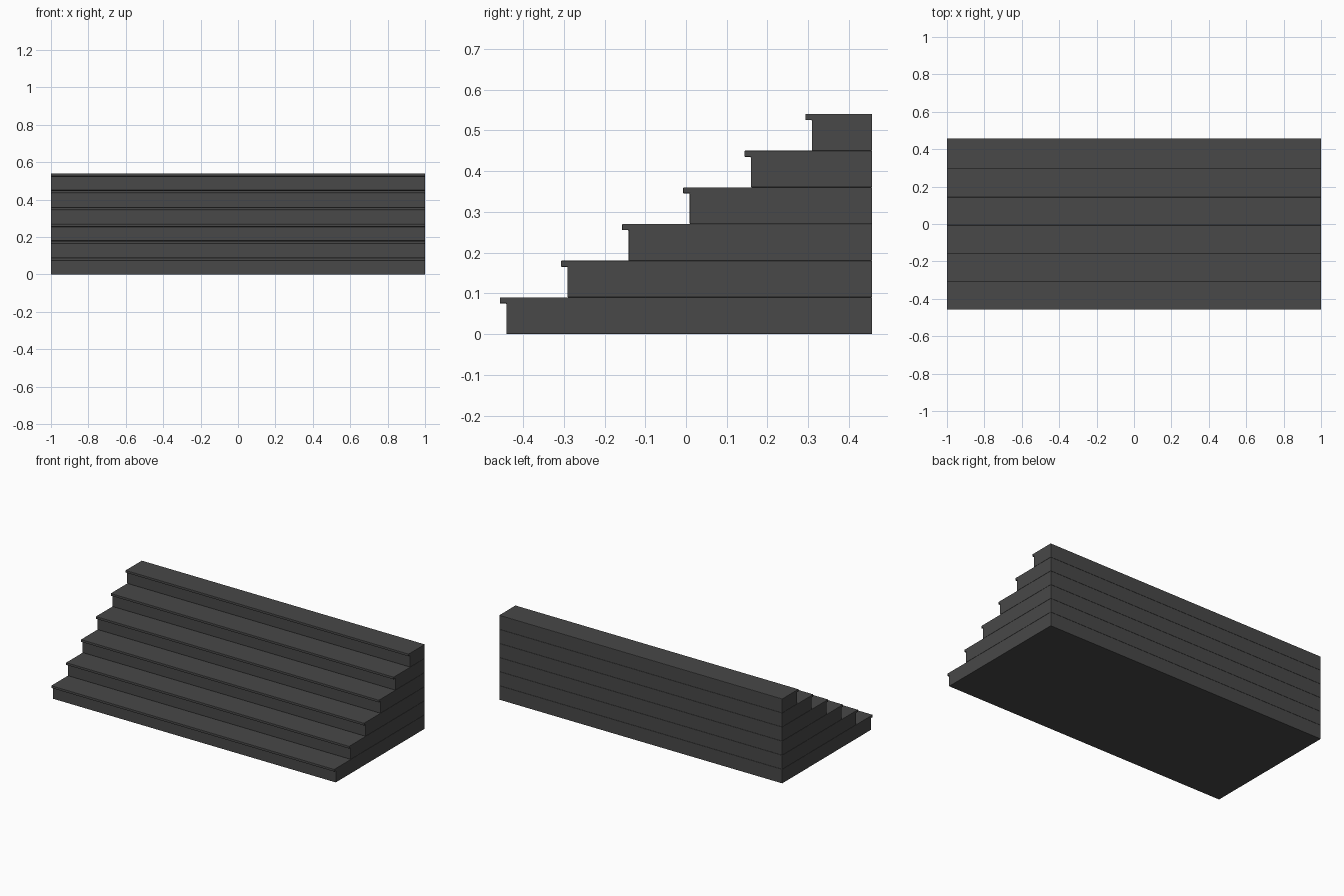
import bpy, bmesh

if "Cube" in bpy.data.objects:
    bpy.data.objects.remove(bpy.data.objects["Cube"])

STEPS, RISE, RUN = 6, 0.09, 0.15
HALF_W, BACK = 1.0, 0.457
FIRST_RISER = -0.441
NOSE, NOSE_T = 0.016, 0.015

mat = bpy.data.materials.new("dark grey stone")
mat.diffuse_color = (0.065, 0.065, 0.065, 1)
mat.use_nodes = True
mat.node_tree.nodes["Principled BSDF"].inputs["Base Color"].default_value = mat.diffuse_color


def extrude_profile(name, pts):
    """Extrude a (y, z) outline across the full width."""
    bm = bmesh.new()
    face = bm.faces.new([bm.verts.new((-HALF_W, y, z)) for y, z in pts])
    res = bmesh.ops.extrude_face_region(bm, geom=[face])
    verts = [g for g in res["geom"] if isinstance(g, bmesh.types.BMVert)]
    bmesh.ops.translate(bm, verts=verts, vec=(2 * HALF_W, 0, 0))
    bmesh.ops.recalc_face_normals(bm, faces=bm.faces)
    mesh = bpy.data.meshes.new(name)
    bm.to_mesh(mesh)
    bm.free()
    mesh.materials.append(mat)
    obj = bpy.data.objects.new(name, mesh)
    bpy.context.collection.objects.link(obj)
    # softened edges show the seam between stacked steps
    bev = obj.modifiers.new("soft edges", 'BEVEL')
    bev.width = 0.002
    bev.segments = 2
    bev.limit_method = 'ANGLE'
    return obj


# Stacked steps, each a solid block with an overhanging tread nose
for i in range(STEPS):
    z0, z1 = i * RISE, (i + 1) * RISE
    y = FIRST_RISER + i * RUN
    extrude_profile(f"step_{i + 1}", [
        (BACK, z0), (BACK, z1), (y - NOSE, z1),
        (y - NOSE, z1 - NOSE_T), (y, z1 - NOSE_T), (y, z0)])
